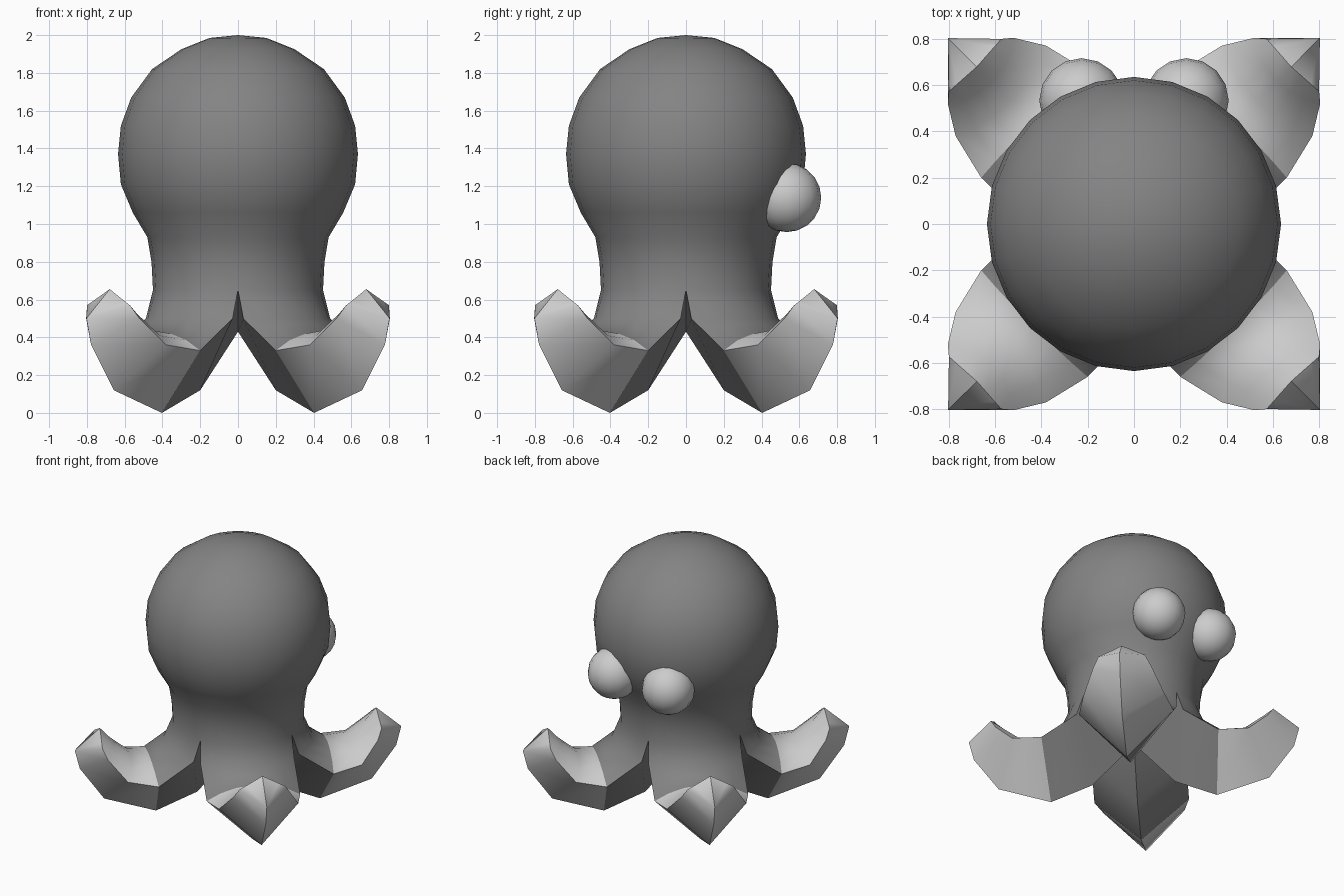
import bpy, bmesh
from math import sin, cos, pi, radians

if "Cube" in bpy.data.objects:
    bpy.data.objects.remove(bpy.data.objects["Cube"])

SEG = 24
bm = bmesh.new()

# Head and neck: a turned profile (radius, height), open at the bottom
profile = [(.15, 1.985), (.30, 1.925), (.455, 1.82), (.565, 1.67), (.62, 1.52),
           (.635, 1.37), (.62, 1.21), (.557, 1.06), (.48, .93), (.458, .80), (.45, .65)]
rings = [[bm.verts.new((r * cos(2 * pi * i / SEG), r * sin(2 * pi * i / SEG), z))
          for i in range(SEG)] for r, z in profile]
top = bm.verts.new((0, 0, 2))
for i in range(SEG):
    j = (i + 1) % SEG
    bm.faces.new((top, rings[0][i], rings[0][j]))
    for a, b in zip(rings, rings[1:]):
        bm.faces.new((a[i], b[i], b[j], a[j]))

# Tentacle sections: edge distance, edge height, half width,
# top centre distance and height, keel distance and height
c45 = cos(pi / 4)
sections = [
    (.45 * c45, .65, .45 * c45, .45, .65, 0, .43),
    (.365, .50, .325, .515, .50, .283, .12),
    (.608, .33, .325, .62, .43, .57, 0),
    (.813, .36, .276, .75, .45, .93, .12),
    (.937, .50, .20, .87, .55, 1.10, .36),
    (.97, .57, .16, .96, .655, 1.135, .50),
]
creases = []


def tentacle(angle):
    ca, sa = cos(angle), sin(angle)

    def vert(d, w, z):
        return bm.verts.new((d * ca - w * sa, d * sa + w * ca, z))

    rows = []
    for de, ze, w, dc, zc, dk, zk in sections:
        row = []
        for k in range(-3, 4):
            t = radians(15 * k)
            s, f = sin(t) / c45, (cos(t) - c45) / (1 - c45)
            if len(rows) == len(sections) - 1:      # straight ridges at the tip
                f = 1 - abs(s)
            row.append(vert(de + (dc - de) * f, w * s, ze + (zc - ze) * f))
        rows.append(row + [vert(dk, 0, zk)])
    for r, (a, b) in enumerate(zip(rows, rows[1:])):
        for k in range(8):
            n = (k + 1) % 8
            face = bm.faces.new((a[k], b[k], b[n], a[n]))
            face.material_index = 0 if r < 2 else 1
        creases.append(bm.edges.get((a[7], b[7])))
    # pointed end, fanned from the keel
    end = rows[-1]
    for k in range(6):
        bm.faces.new((end[k], end[k + 1], end[7])).material_index = 1
    creases.append(bm.edges.get((end[3], end[7])))


for q in range(4):
    tentacle(pi / 4 + q * pi / 2)

bmesh.ops.remove_doubles(bm, verts=bm.verts[:], dist=.001)
bmesh.ops.recalc_face_normals(bm, faces=bm.faces[:])

# Smooth shading with sharp keels and rims
for f in bm.faces:
    f.smooth = True
for e in bm.edges:
    e.smooth = e.calc_face_angle(0) < radians(65)
for e in creases:
    if e.is_valid:
        e.smooth = False

mesh = bpy.data.meshes.new("body")
bm.to_mesh(mesh)
bm.free()
body = bpy.data.objects.new("body", mesh)
bpy.context.collection.objects.link(body)

# Dark skin on head and tentacle roots, lighter tentacle ends
for name, v in (("dark_skin", .23), ("light_skin", .8)):
    mat = bpy.data.materials.new(name)
    mat.diffuse_color = (v, v, v, 1)
    mat.use_nodes = True
    mat.node_tree.nodes["Principled BSDF"].inputs["Base Color"].default_value = mat.diffuse_color
    mesh.materials.append(mat)

# Eyes on the back (+y) side
for side, name in ((-1, "left_eye"), (1, "right_eye")):
    bpy.ops.mesh.primitive_uv_sphere_add(segments=16, ring_count=10, radius=.183,
                                         location=(side * .226, .533, 1.14))
    eye = bpy.context.object
    eye.name = name
    bpy.ops.object.shade_smooth_by_angle(angle=radians(40))
